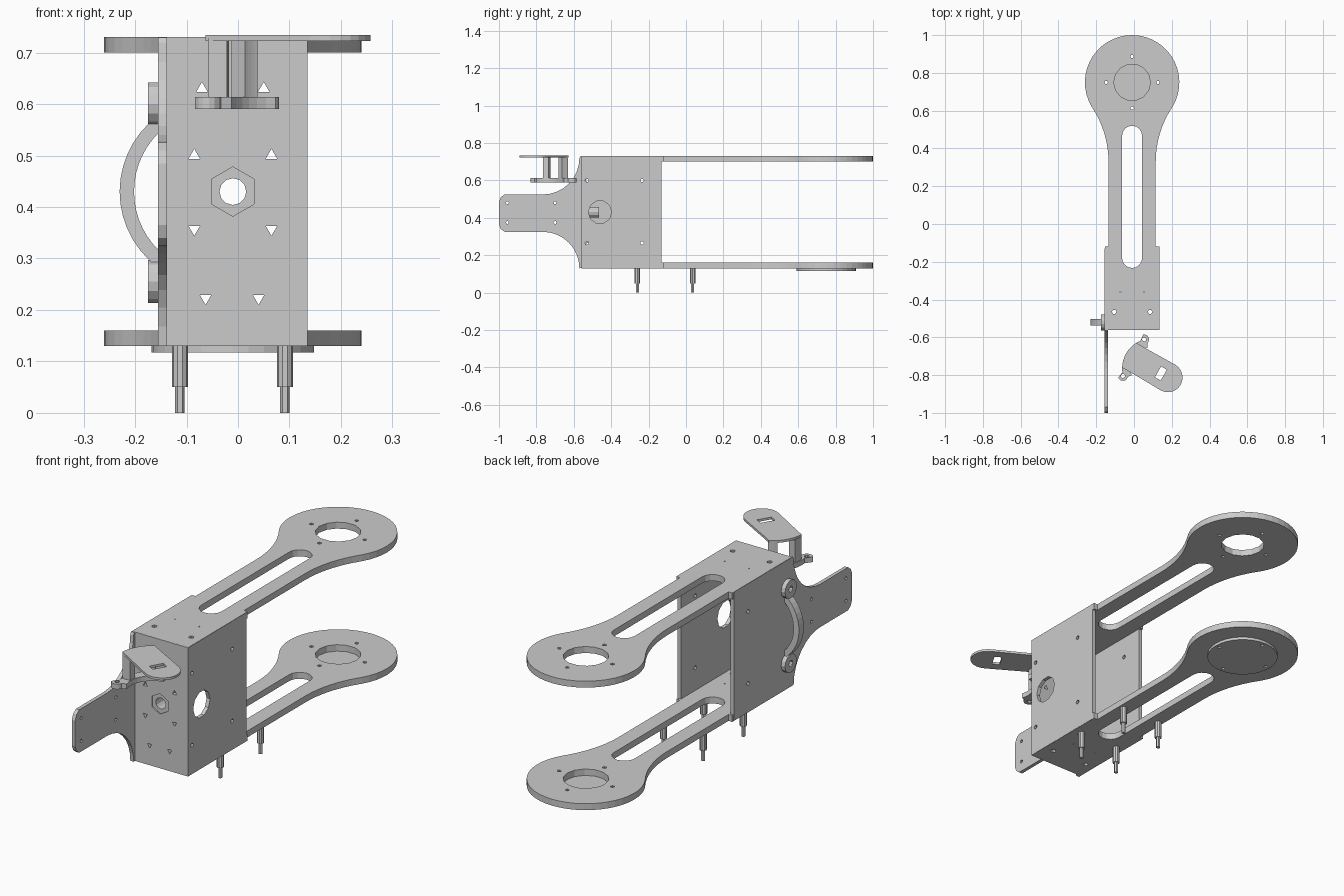
import bpy, bmesh
from math import sin, cos, pi, radians, atan2
from mathutils import Matrix, Vector

if "Cube" in bpy.data.objects:
    bpy.data.objects.remove(bpy.data.objects["Cube"])

CX = -0.01          # centre line of the fork
AXES = {            # profile (a, b) -> world, plus extrusion direction
    'z': ((1, 0, 0), (0, 1, 0), (0, 0, 1)),
    'x': ((0, 1, 0), (0, 0, 1), (1, 0, 0)),
    'y': ((1, 0, 0), (0, 0, 1), (0, -1, 0)),
}


def arc(a, b, r, start, end, n):
    """Points along an arc, angles in degrees, both ends included."""
    return [(a + r * cos(radians(start + (end - start) * i / n)),
             b + r * sin(radians(start + (end - start) * i / n))) for i in range(n + 1)]


def circle(a, b, r, n=8, start=0):
    return arc(a, b, r, start, start + 360, n)[:-1]


def plate(name, loops, axis, lo, hi, xf=None):
    """Extrude an outline (first loop) with holes (other loops) from lo to hi."""
    cu = bpy.data.curves.new(name, 'CURVE')
    cu.dimensions, cu.fill_mode = '2D', 'BOTH'
    cu.extrude = (hi - lo) / 2
    for loop in loops:
        sp = cu.splines.new('POLY')
        sp.points.add(len(loop) - 1)
        for p, (a, b) in zip(sp.points, loop):
            p.co = (a, b, 0, 1)
        sp.use_cyclic_u, sp.use_smooth = True, False
    tmp = bpy.data.objects.new(name + "_outline", cu)
    bpy.context.collection.objects.link(tmp)
    dg = bpy.context.evaluated_depsgraph_get()
    me = bpy.data.meshes.new_from_object(tmp.evaluated_get(dg))
    bpy.data.objects.remove(tmp)
    u, v, w = (Vector(c) for c in AXES[axis])
    off = Vector([abs(c) for c in w]) * (lo + hi) / 2
    m = Matrix((u, v, w)).transposed().to_4x4()
    m.translation = off
    me.transform((xf or Matrix()) @ m)
    bm = bmesh.new()
    bm.from_mesh(me)
    bmesh.ops.remove_doubles(bm, verts=bm.verts, dist=1e-5)
    bmesh.ops.recalc_face_normals(bm, faces=bm.faces)
    for f in bm.faces:
        f.smooth = False
    bm.to_mesh(me)
    bm.free()
    ob = bpy.data.objects.new(name, me)
    bpy.context.collection.objects.link(ob)
    return ob


# Fork arms: box end, narrow neck, concave blend, round head
fr, fy = 0.518, 0.33
blend_end = 180 - math_angle if (math_angle := 180 - (180 - 33.2)) else 0
half = [(0.144, -0.559), (0.144, -0.12), (0.125, -0.12)]
half += arc(0.125 + fr, fy, fr, 180, 180 - 33.2, 8)
half += arc(0, 0.75, 0.25, -31, 90, 15)
outline = [(CX + a, b) for a, b in half] + [(CX - a, b) for a, b in reversed(half[:-1])]
slot = arc(CX, 0.467, 0.053, 0, 180, 8) + arc(CX, -0.18, 0.053, 180, 360, 8)
head_holes = [circle(CX + 0.137 * cos(i * pi / 2), 0.75 + 0.137 * sin(i * pi / 2), 0.009, 6)
              for i in range(4)]
box_holes = [circle(CX + s * 0.095, -0.465, 0.012, 6) for s in (-1, 1)]
box_holes += [circle(CX + s * 0.062, -0.36, 0.004, 4) for s in (-1, 1)]
holes = [slot, circle(CX, 0.75, 0.097, 14)] + head_holes + box_holes
plate("upper_arm", [outline] + holes, 'z', 0.70, 0.73)
plate("lower_arm", [outline] + holes, 'z', 0.13, 0.16)

# Round cover under the lower arm head
plate("head_cover", [circle(CX, 0.75, 0.158, 32)] + head_holes, 'z', 0.117, 0.13)

# Side walls, the left one carrying the flared tail plate
wall_holes = [circle(y, z, 0.01, 6) for y in (-0.53, -0.235) for z in (0.265, 0.6)]
tail_holes = [circle(y, z, 0.008, 6) for y in (-0.955, -0.7) for z in (0.375, 0.48)]
lower_flare = arc(-0.765, 0.13, 0.195, 90, 0, 8)
upper_flare = arc(-0.765, 0.72, 0.195, 0, -90, 8)
left = [(-0.13, 0.131), (-0.13, 0.729), (-0.565, 0.729)] + upper_flare
left += [(-0.97, 0.525), (-0.99, 0.51), (-1, 0.485), (-1, 0.365), (-0.99, 0.34), (-0.97, 0.325)]
left += lower_flare + [(-0.565, 0.131)]
plate("left_wall_and_tail", [left] + wall_holes + tail_holes, 'x', -0.155, -0.138)
right = [(-0.56, 0.131), (-0.13, 0.131), (-0.13, 0.729), (-0.56, 0.729)]
plate("right_wall", [right, circle(-0.46, 0.43, 0.062, 10)] + wall_holes, 'x', 0.117, 0.135)

# Front wall with triangular screw holes and a hexagonal pocket
tri = [(-0.085, 0.5), (0.065, 0.5), (-0.085, 0.357), (0.065, 0.357),
       (-0.063, 0.223), (0.04, 0.223), (-0.07, 0.63), (0.05, 0.63)]
front = [(-0.14, 0.131), (0.12, 0.131), (0.12, 0.729), (-0.14, 0.729)]
plate("front_wall", [front, circle(CX, 0.43, 0.048, 6, 30)]
      + [circle(a, b, 0.013, 3, 90 if b > 0.4 else -90) for a, b in tri], 'y', -0.56, -0.54)
plate("hex_nut", [circle(CX, 0.43, 0.048, 6, 30), circle(CX, 0.43, 0.026, 12)], 'y', -0.554, -0.535)
plate("bolt_sleeve", [circle(CX, 0.43, 0.029, 12), circle(CX, 0.43, 0.026, 12)], 'y', -0.55, -0.465)

# Bowed grab handle on the left wall
bow = arc(-0.047, 0.43, 0.183, 126, 234, 14) + arc(-0.042, 0.43, 0.160, 226, 134, 14)
plate("handle_bow", [bow], 'y', -0.538, -0.502)
for z, s in ((0.6, "upper"), (0.255, "lower")):
    plate(f"handle_foot_{s}", [circle(-0.521, z, 0.043, 14), circle(-0.521, z, 0.014, 8)],
          'x', -0.175, -0.155)

# Four stepped pegs below the lower arm
for i, (x, y) in enumerate([(a, b) for a in (-0.113, 0.091) for b in (-0.26, 0.035)]):
    plate(f"peg_{i}", [circle(x, y, 0.0155, 10)], 'z', 0.05, 0.132)
    plate(f"peg_tip_{i}", [circle(x, y, 0.0095, 6)], 'z', 0.0, 0.052)

# Small angled bracket in front: curved base, two legs, tongue on top
br = Matrix.Translation((0.019, -0.72, 0)) @ Matrix.Rotation(radians(-30), 4, 'Z')
base = arc(0.09, 0, 0.16, 143, 217, 10)
base += arc(-0.025, -0.112, 0.026, 230, 380, 6) + arc(0.09, 0, 0.115, 228, 132, 10)
base += arc(-0.025, 0.112, 0.026, -20, 130, 6)
plate("bracket_base", [base] + [circle(-0.025, s * 0.112, 0.011, 8) for s in (-1, 1)],
      'z', 0.59, 0.614, br)
for s, side in ((-1, "left"), (1, "right")):
    leg = arc(0.09, 0, 0.155, 180 - s * 15, 180 - s * 30, 4)
    leg += arc(0.09, 0, 0.118, 180 - s * 30, 180 - s * 15, 4)
    plate(f"bracket_leg_{side}", [leg], 'z', 0.61, 0.728, br)
tongue = arc(0.09, 0, 0.16, 152, 208, 8) + [(0.0, -0.075)]
tongue += arc(0.185, 0, 0.078, -90, 90, 12) + [(0.0, 0.075)]
window = [(0.125, -0.033), (0.16, -0.033), (0.16, 0.033), (0.125, 0.033)]
plate("bracket_tongue", [tongue, window], 'z', 0.723, 0.734, br)
